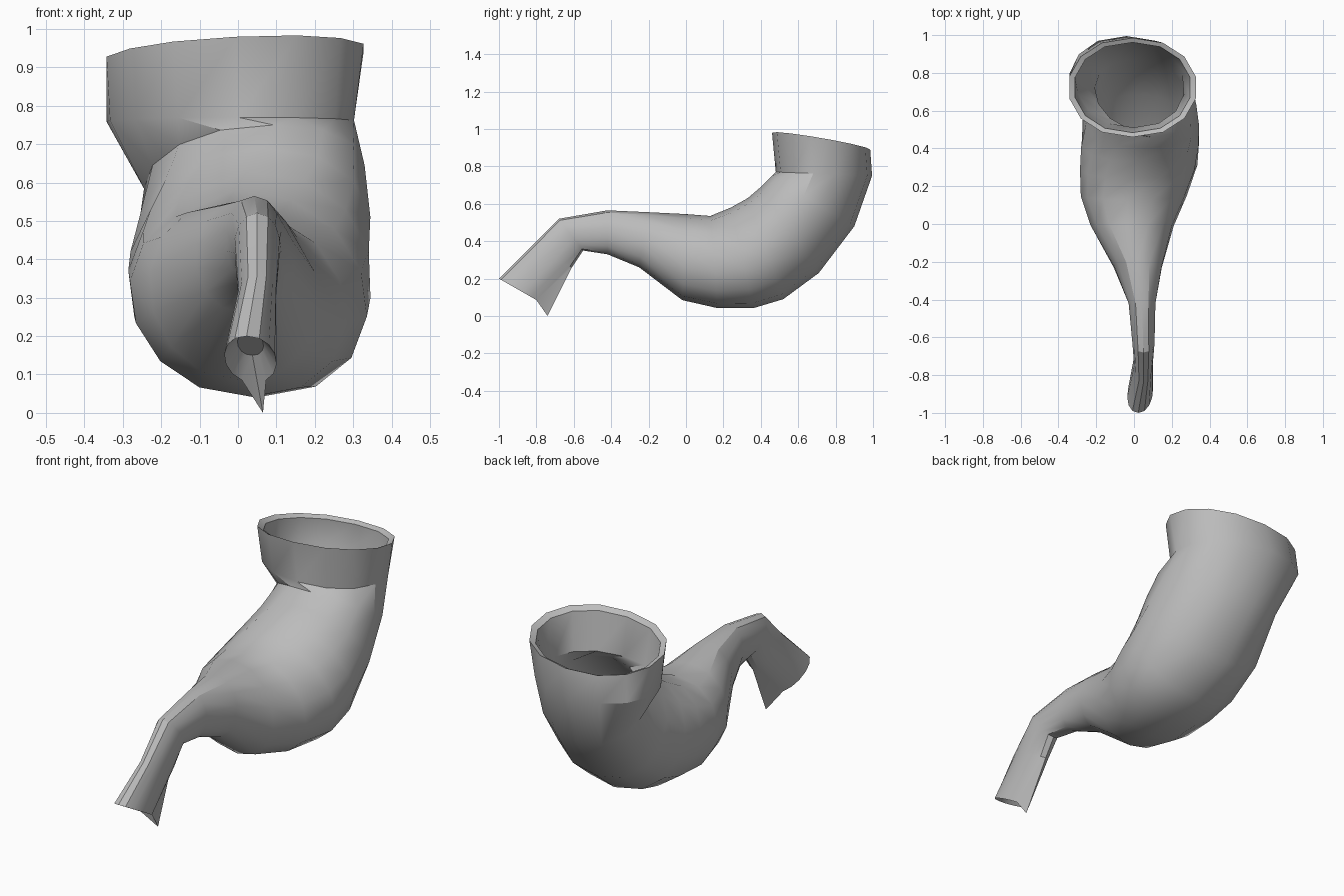
import bpy
import bmesh
import math
from mathutils import Vector

cube = bpy.data.objects.get("Cube")
if cube:
    bpy.data.objects.remove(cube)

SIDES = 14

clay = bpy.data.materials.new("plain_grey")
clay.use_nodes = True
GREY = (0.5, 0.5, 0.5, 1)
clay.diffuse_color = GREY
clay.node_tree.nodes["Principled BSDF"].inputs["Base Color"].default_value = GREY

# Cross-sections: upper (y, z), lower (y, z), left-most x, right-most x, sideways skew
SECTIONS = [
    ((-1.0, .2), (-.79, .08), -.035, .10, -.01),
    ((-.84, .36), (-.61, .26), .0, .10, 0),
    ((-.68, .52), (-.55, .35), -.01, .11, 0),
    ((-.42, .565), (-.42, .33), -.03, .115, 0),
    ((-.2, .555), (-.25, .26), -.11, .15, 0),
    ((0, .545), (-.02, .085), -.23, .21, -.02),
    ((.13, .535), (.17, .042), -.28, .28, -.035),
    ((.24, .58), (.36, .042), -.285, .335, -.035),
    ((.33, .63), (.52, .09), -.285, .35, -.01),
    ((.4, .69), (.71, .23), -.27, .345, .03),
    ((.46, .75), (.9, .48), -.24, .325, .05),
    ((.48, .77), (.995, .75), -.345, .305, .02),
    ((.46, .98), (.985, .89), -.35, .335, 0),
]


def make_ring(bm, section, scale=1.0):
    """One rounded cross-section between an upper and a lower point."""
    upper, lower, x0, x1, skew = section
    top, low = Vector((skew, *upper)), Vector((-skew, *lower))
    middle = (top + low) / 2 + Vector(((x0 + x1) / 2, 0, 0))
    across = Vector(((x1 - x0) / 2, 0, 0))
    up = (top - low) / 2
    verts = []
    for i in range(SIDES):
        a = math.tau * i / SIDES
        c, s = math.cos(a), math.sin(a)
        bulge = math.copysign(abs(s) ** 0.9, s)
        verts.append(bm.verts.new(middle + (up * c + across * bulge) * scale))
    return verts


def bridge(bm, a, b):
    for i in range(SIDES):
        j = (i + 1) % SIDES
        bm.faces.new((a[i], a[j], b[j], b[i]))


bm = bmesh.new()
# Outer skin from the drooping tail to the open mouth
skin = [make_ring(bm, s) for s in SECTIONS]
# Hollow inside of the mouth and a shallow tail recess
lining = [make_ring(bm, s, k) for s, k in zip(SECTIONS[:7:-1], (.91, .88, .87, .84, .78))]
recess = make_ring(bm, SECTIONS[0], .5)

# Sideways slope of the mouth with a bevelled lip
for v in skin[-1] + lining[0]:
    v.co.z += .05 * v.co.x
for v in lining[0]:
    v.co.z -= .015

# Pointed tail spur and sunken tail end
skin[0][SIDES // 2].co = (.065, -.74, 0)
for v in recess:
    v.co += Vector((0, .04, .04))

rings = skin + lining
for a, b in zip(rings, rings[1:]):
    bridge(bm, a, b)
bridge(bm, recess, rings[0])
bm.faces.new(recess)
bm.faces.new(rings[-1])
bmesh.ops.recalc_face_normals(bm, faces=bm.faces)

mesh = bpy.data.meshes.new("curved_pouch")
bm.to_mesh(mesh)
bm.free()
mesh.materials.append(clay)
pouch = bpy.data.objects.new("curved_pouch", mesh)
bpy.context.collection.objects.link(pouch)

# Smooth skin with crisp rim and tail edges
bpy.ops.object.select_all(action="DESELECT")
pouch.select_set(True)
bpy.context.view_layer.objects.active = pouch
bpy.ops.object.shade_smooth_by_angle(angle=math.radians(32))
